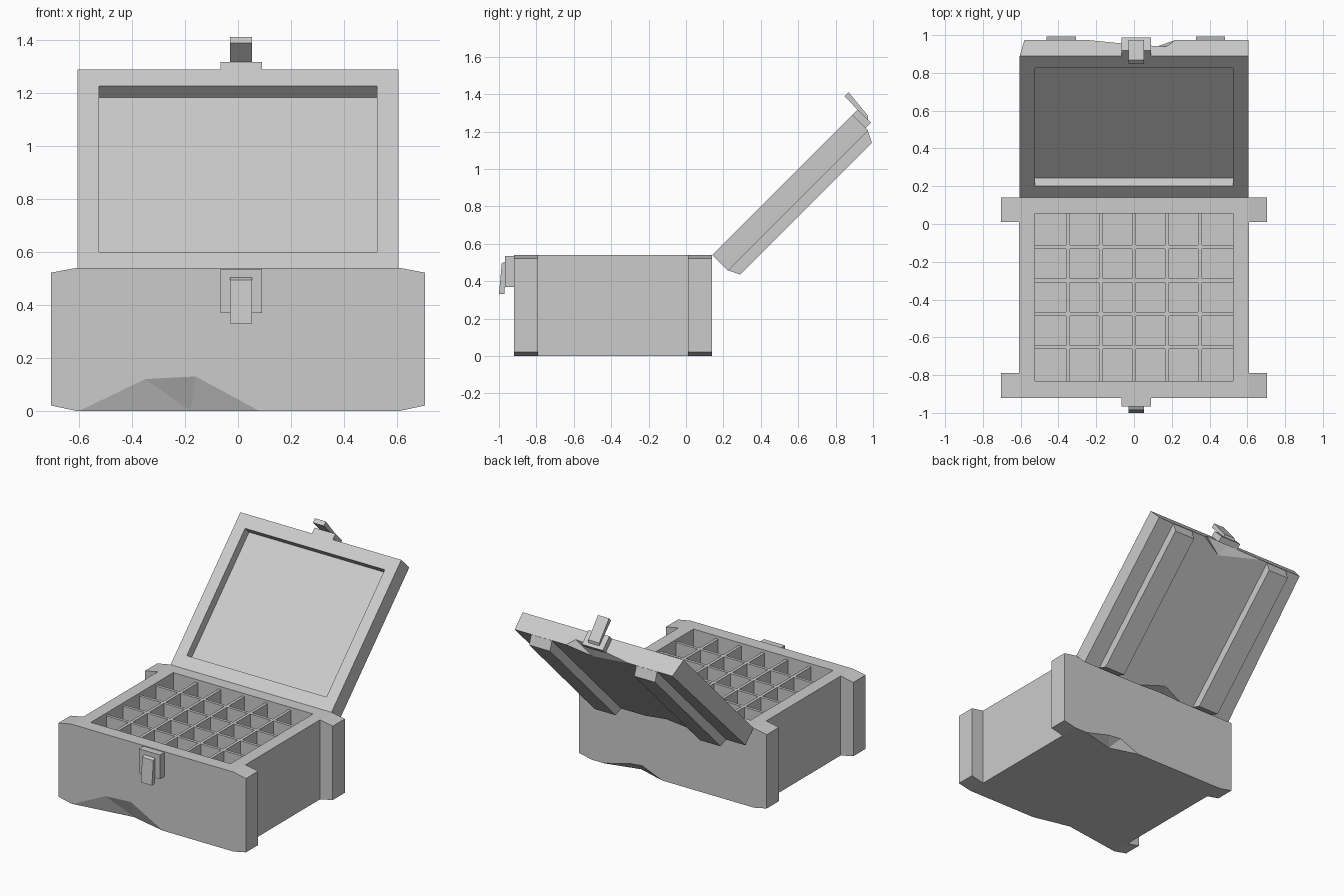
import bpy, bmesh
from math import radians
from mathutils import Vector, Matrix

if "Cube" in bpy.data.objects:
    bpy.data.objects.remove(bpy.data.objects["Cube"])


def make(name, bm):
    bmesh.ops.recalc_face_normals(bm, faces=bm.faces)
    me = bpy.data.meshes.new(name)
    bm.to_mesh(me)
    bm.free()
    ob = bpy.data.objects.new(name, me)
    bpy.context.collection.objects.link(ob)
    return ob


def add_box(bm, lo, hi):
    lo, hi = Vector(lo), Vector(hi)
    m = Matrix.Translation((lo + hi) / 2) @ Matrix.Diagonal((*(hi - lo), 1))
    bmesh.ops.create_cube(bm, size=1, matrix=m)


def box(name, lo, hi):
    bm = bmesh.new()
    add_box(bm, lo, hi)
    return make(name, bm)


def prism(name, profile, axis, a, b):
    """Extrude a 2D profile along axis 0 (profile y,z) or axis 1 (profile x,z)."""
    bm = bmesh.new()
    pts = [(a, p, q) if axis == 0 else (p, a, q) for p, q in profile]
    f = bm.faces.new([bm.verts.new(p) for p in pts])
    r = bmesh.ops.extrude_face_region(bm, geom=[f])
    d = Vector((b - a, 0, 0)) if axis == 0 else Vector((0, b - a, 0))
    bmesh.ops.translate(bm, vec=d, verts=[v for v in r["geom"] if isinstance(v, bmesh.types.BMVert)])
    return make(name, bm)


def chip(apex, ring):
    """Pyramid cutter whose sides run from apex through the ring points."""
    apex = Vector(apex)
    bm = bmesh.new()
    bm.verts.new(apex)
    for p in ring:
        bm.verts.new(apex + (Vector(p) - apex) * 1.6)
    bmesh.ops.convex_hull(bm, input=bm.verts)
    return make("chip_cutter", bm)


def boolean(ob, other, op="DIFFERENCE"):
    other.hide_render = True
    m = ob.modifiers.new("bool", "BOOLEAN")
    m.operation, m.solver, m.object = op, "EXACT", other
    bpy.context.view_layer.objects.active = ob
    bpy.ops.object.modifier_apply(modifier=m.name)
    bpy.data.objects.remove(other)


# Box body with wide front and back boards
body = box("box_body", (-0.61, -0.85, 0), (0.61, 0.07, 0.54))
ends = [(-0.705, 0.02), (-0.61, 0), (0.61, 0), (0.705, 0.02),
        (0.705, 0.522), (0.61, 0.54), (-0.61, 0.54), (-0.705, 0.522)]
for y0, y1 in ((-0.92, -0.79), (0.01, 0.14)):
    boolean(body, prism("board", ends, 1, y0, y1), "UNION")
boolean(body, box("hollow", (-0.525, -0.83, 0.08), (0.525, 0.055, 0.8)))

# Wear chips along the lower edges
boolean(body, chip((-0.18, -0.86, 0), [(-0.6, -0.92, 0), (-0.35, -0.92, 0.12),
        (-0.16, -0.92, 0.13), (0.08, -0.92, 0), (-0.2, -0.92, -0.3)]))
boolean(body, chip((0.28, 0.08, 0), [(0.52, 0.14, 0), (0.33, 0.14, 0.05),
        (0.23, 0.14, 0.06), (0.08, 0.14, 0), (0.28, 0.14, -0.2)]))

# Compartment dividers: 6 x 5 cells
bm = bmesh.new()
for i in range(1, 6):
    x = -0.525 + i * 1.05 / 6
    add_box(bm, (x - 0.01, -0.83, 0.08), (x + 0.01, 0.055, 0.52))
for i in range(1, 5):
    y = -0.83 + i * 0.885 / 5
    add_box(bm, (-0.525, y - 0.01, 0.08), (0.525, y + 0.01, 0.52))
make("compartment_dividers", bm)

# Front latch
box("latch_plate", (-0.067, -0.967, 0.37), (0.09, -0.92, 0.535))
prism("latch_tongue", [(-0.965, 0.505), (-0.985, 0.495), (-1.0, 0.33), (-0.97, 0.33)], 0, -0.03, 0.053)

# Lid, modelled flat from its hinge line with its inside face at z = 0
lid = box("lid_panel", (-0.605, 0, -0.12), (0.605, 1.06, 0))
for v in lid.data.vertices:
    if v.co.x < 0 and v.co.y > 1 and v.co.z < -0.1:
        v.co.x = -0.58
boolean(lid, box("recess", (-0.525, 0.085, -0.06), (0.525, 0.97, 0.2)))
boolean(lid, chip((0.06, 0.98, -0.12), [(-0.25, 1.06, -0.12), (0, 1.06, -0.085),
        (0.17, 1.06, -0.07), (0.22, 1.06, -0.12), (0, 1.06, -0.35)]))
boolean(lid, chip((-0.04, 0.06, -0.12), [(-0.2, 0, -0.12), (-0.08, 0, -0.08),
        (0.0, 0, -0.085), (0.15, 0, -0.12), (0, 0, -0.3)]))
lid_parts = [lid]

# Lid battens with sloped ends
for name, x in (("left", -0.385), ("right", 0.405)):
    lid_parts.append(prism(name + "_lid_batten", [(0.0, -0.115), (1.06, -0.115), (1.027, -0.18), (0.032, -0.18)],
                           0, x - 0.078, x + 0.078))

# Lid latch
lid_parts.append(box("lid_latch_plate", (-0.067, 1.06, -0.1), (0.09, 1.1, 0)))
lid_parts.append(prism("lid_latch_tongue", [(1.098, -0.08), (1.115, -0.065), (1.131, 0.1), (1.1, 0.1)],
                       0, -0.03, 0.053))

# Swing the lid open
swing = Matrix.Translation((0, 0.14, 0.54)) @ Matrix.Rotation(radians(45), 4, "X")
for ob in lid_parts:
    ob.data.transform(swing)
